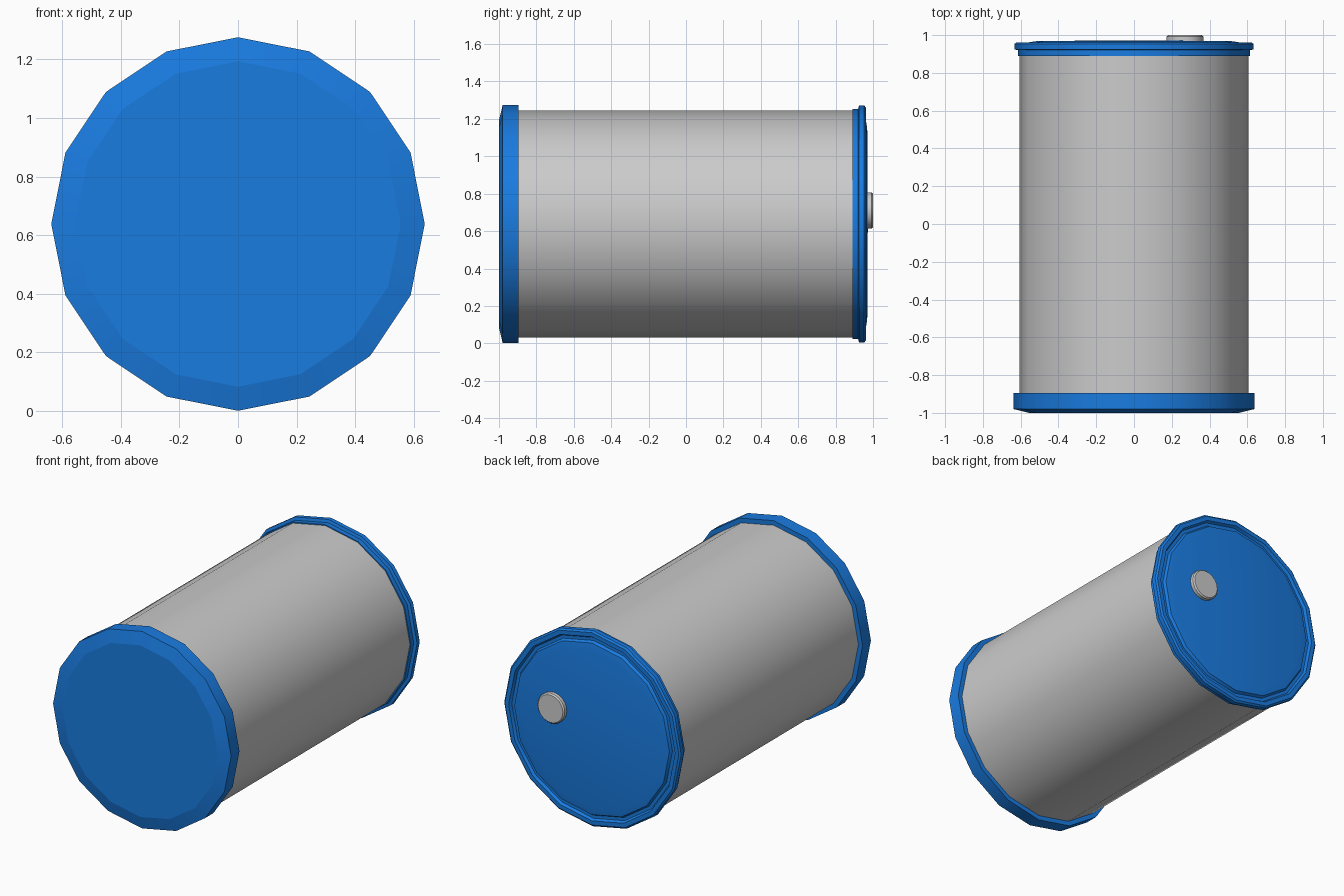
import bpy, bmesh, math

if "Cube" in bpy.data.objects:
    bpy.data.objects.remove(bpy.data.objects["Cube"])

CZ = 0.638      # height of the barrel axis
blue = bpy.data.materials.new("blue_paint")
blue.diffuse_color = (0.01, 0.2, 0.75, 1)
blue.use_nodes = True
blue.node_tree.nodes["Principled BSDF"].inputs["Base Color"].default_value = blue.diffuse_color


def lathe(name, profile, sides, cx=0.0, cz=CZ, mat=None, angle=35):
    """Revolve (radius, y) points around a y-parallel axis; ends are closed."""
    bm = bmesh.new()
    rings = []
    for r, y in profile:
        if r == 0:
            rings.append([bm.verts.new((cx, y, cz))] * sides)
            continue
        rings.append([bm.verts.new((cx + r * math.sin(2 * math.pi * i / sides), y,
                                    cz + r * math.cos(2 * math.pi * i / sides)))
                      for i in range(sides)])
    for a, b in zip(rings, rings[1:]):
        for i in range(sides):
            j = (i + 1) % sides
            quad = list(dict.fromkeys((a[i], a[j], b[j], b[i])))
            bm.faces.new(quad)
    for ring in (rings[0], rings[-1]):
        if ring[0] is not ring[1]:
            bm.faces.new(ring)
    bmesh.ops.recalc_face_normals(bm, faces=bm.faces)
    me = bpy.data.meshes.new(name)
    bm.to_mesh(me)
    bm.free()
    ob = bpy.data.objects.new(name, me)
    bpy.context.collection.objects.link(ob)
    if mat:
        me.materials.append(mat)
    bpy.ops.object.select_all(action='DESELECT')
    ob.select_set(True)
    bpy.context.view_layer.objects.active = ob
    bpy.ops.object.shade_smooth_by_angle(angle=math.radians(angle))
    # big flat end discs stay flat
    for p in me.polygons:
        if len(p.vertices) > 4:
            p.use_smooth = False
    return ob


# Grey barrel shell
lathe("barrel_body", [(0.607, -0.93), (0.607, 0.92)], 16)

# Plain bottom cap with chamfered front edge
lathe("bottom_cap", [(0.555, -1.0), (0.637, -0.98), (0.637, -0.895)], 16, mat=blue)

# Top lid: collar, rolled rim, groove and slightly domed disc
lathe("top_lid", [(0.614, 0.89), (0.614, 0.92), (0.633, 0.925), (0.633, 0.953),
                  (0.622, 0.962), (0.595, 0.962), (0.585, 0.945), (0.565, 0.945),
                  (0.555, 0.962), (0.51, 0.969), (0, 0.972)], 16, mat=blue)

# Filler plug
lathe("filler_plug", [(0.097, 0.95), (0.097, 0.992), (0.089, 1.0)], 24, cx=0.27, cz=0.71)
